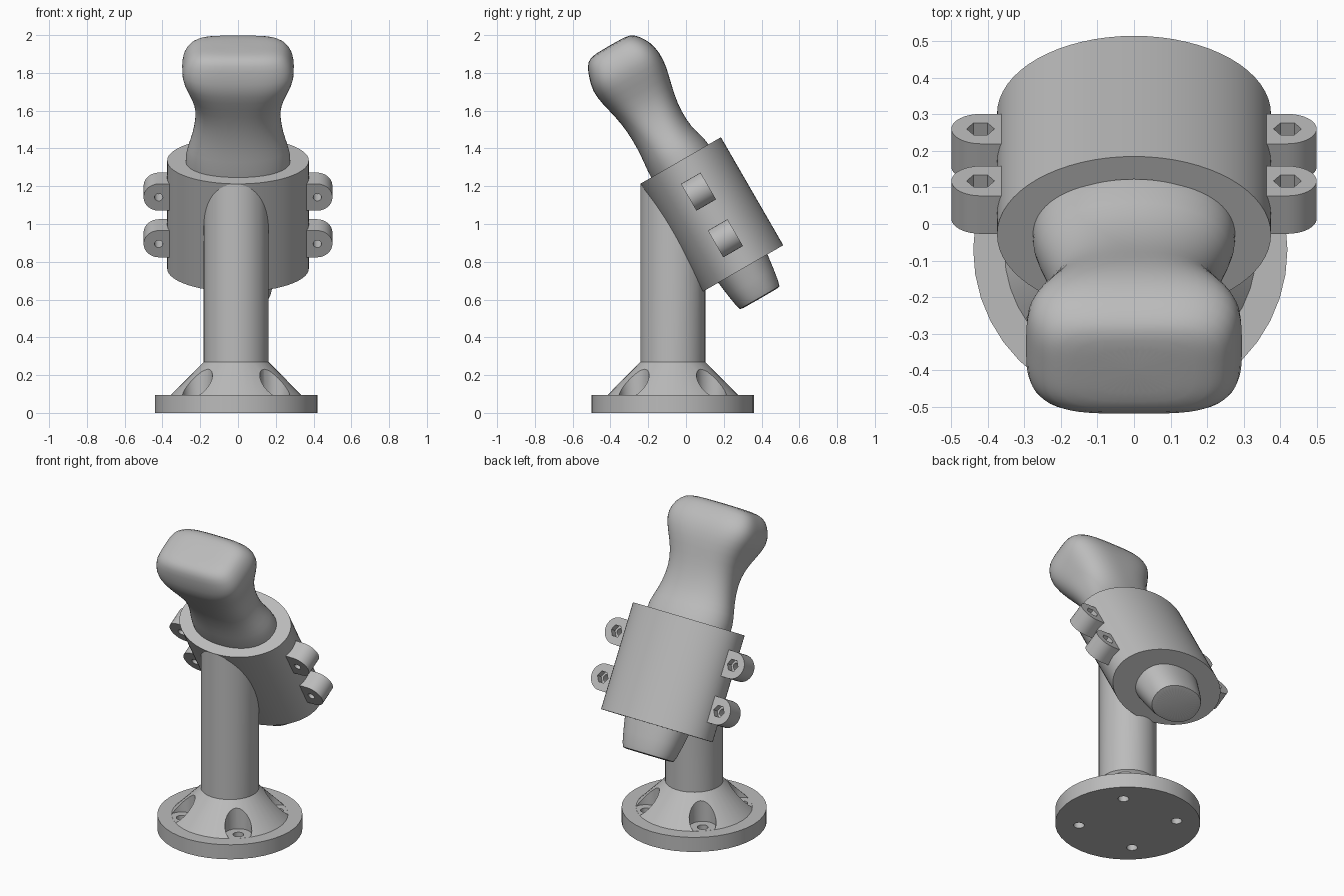
import bpy
import bmesh
from math import cos, sin, pi, radians
from mathutils import Matrix, Vector

if "Cube" in bpy.data.objects:
    bpy.data.objects.remove(bpy.data.objects["Cube"])

grey = bpy.data.materials.new("plain grey")
grey.use_nodes = True
COLOUR = (0.5, 0.5, 0.5, 1)
grey.diffuse_color = COLOUR
grey.node_tree.nodes["Principled BSDF"].inputs["Base Color"].default_value = COLOUR

# Frames: upright stand, and the clamp leaning 30 degrees forward
STAND = Matrix.Translation((-0.01, -0.07, 0))
CLAMP = Matrix.Translation((0, 0.136, 1.05)) @ Matrix.Rotation(radians(30), 4, "X")


def oval(rx, ry, z, yc=0, power=2, count=48):
    """Ring of points on a superellipse."""
    ring = []
    for i in range(count):
        a = 2 * pi * i / count
        c, s = cos(a), sin(a)
        k = (abs(c) ** power + abs(s) ** power) ** (-1 / power)
        ring.append(Vector((rx * c * k, yc + ry * s * k, z)))
    return ring


def skin(name, rings, frame, closed=False):
    """Bridge equal rings into a solid; closed joins the last ring to the first."""
    bm = bmesh.new()
    loops = [[bm.verts.new(p) for p in ring] for ring in rings]
    pairs = list(zip(loops, loops[1:]))
    if closed:
        pairs.append((loops[-1], loops[0]))
    else:
        bm.faces.new(loops[0])
        bm.faces.new(loops[-1])
    n = len(loops[0])
    for a, b in pairs:
        for i in range(n):
            j = (i + 1) % n
            bm.faces.new((a[i], a[j], b[j], b[i]))
    bmesh.ops.recalc_face_normals(bm, faces=bm.faces)
    mesh = bpy.data.meshes.new(name)
    bm.to_mesh(mesh)
    bm.free()
    mesh.materials.append(grey)
    obj = bpy.data.objects.new(name, mesh)
    bpy.context.collection.objects.link(obj)
    obj.matrix_world = frame
    return obj


def activate(obj):
    bpy.ops.object.select_all(action="DESELECT")
    obj.select_set(True)
    bpy.context.view_layer.objects.active = obj


def cut(obj, cutters):
    """Subtract each cutter and discard it."""
    activate(obj)
    for cutter in cutters:
        cutter.hide_render = True
        mod = obj.modifiers.new("cut", "BOOLEAN")
        mod.operation = "DIFFERENCE"
        mod.solver = "EXACT"
        mod.object = cutter
        bpy.ops.object.modifier_apply(modifier=mod.name)
        bpy.data.objects.remove(cutter)


def smooth(obj, angle=35):
    activate(obj)
    bpy.ops.object.shade_smooth_by_angle(angle=radians(angle))


def rod(radius, z0, z1, frame, count=24):
    return skin("cutter", [oval(radius, radius, z, count=count) for z in (z0, z1)], frame)


# Round foot with a conical hub, four screw pockets and through holes
foot = skin("foot_flange", [oval(r, r, z, count=40) for r, z in
            ((0.43, 0), (0.43, 0.095), (0.345, 0.095), (0.172, 0.27))], STAND)
cutters = []
for i in range(4):
    a = pi / 4 + i * pi / 2
    place = STAND @ Matrix.Translation((0.29 * cos(a), 0.29 * sin(a), 0))
    cutters += [rod(0.08, 0.0955, 0.4, place), rod(0.032, -0.1, 0.2, place)]
cut(foot, cutters)
smooth(foot)

# Column, trimmed where it meets the leaning sleeve
column = skin("column", [oval(0.172, 0.172, z) for z in (0.27, 1.21)], STAND)
cut(column, [skin("cutter", [oval(0.35, 0.225, z) for z in (-0.3, 0.7)], CLAMP)])
smooth(column)

# Oval sleeve with a tapered bore
sleeve = skin("sleeve", [
    oval(0.375, 0.247, -0.33, count=64), oval(0.375, 0.247, 0.33, count=64),
    oval(0.275, 0.175, 0.33, count=64), oval(0.195, 0.145, -0.33, count=64)],
    CLAMP, closed=True)
smooth(sleeve)

# Bolt lugs: round hole through, hexagonal nut recess at the back
for side, word in ((1, "left"), (-1, "right")):
    for height, level in ((0.14, "upper"), (-0.145, "lower")):
        outline = [(0.34, -0.082)]
        outline += [(0.418 + 0.082 * cos(a), 0.082 * sin(a))
                    for a in (pi * (i / 16 - 0.5) for i in range(17))]
        outline += [(0.34, 0.082)]
        rings = [[Vector((side * x, v, height + z)) for x, z in outline]
                 for v in (-0.06, 0.06)]
        lug = skin(f"{word}_{level}_lug", rings, CLAMP)
        bore = (CLAMP @ Matrix.Translation((side * 0.42, 0, height))
                @ Matrix.Rotation(-pi / 2, 4, "X"))
        cut(lug, [rod(0.022, -0.2, 0.2, bore), rod(0.038, 0.015, 0.2, bore, 6)])
        smooth(lug)

# Grip: tapered tail, waisted neck and boxy rounded head
# (height, depth offset, half width, half depth, squareness)
sections = (
    (-0.513, 0, 0.165, 0.123, 2.3), (-0.51, 0, 0.166, 0.124, 2.3),
    (-0.33, 0, 0.21, 0.155, 2.3), (0, 0, 0.26, 0.18, 2.2),
    (0.33, 0, 0.288, 0.184, 2.2), (0.42, -0.012, 0.265, 0.16, 2.2),
    (0.5, -0.016, 0.24, 0.15, 2.3), (0.6, -0.015, 0.222, 0.152, 2.5),
    (0.7, -0.012, 0.228, 0.17, 2.8), (0.8, -0.012, 0.27, 0.197, 3.3),
    (0.88, -0.015, 0.3, 0.205, 3.8), (0.95, -0.012, 0.293, 0.188, 4),
    (1.01, -0.02, 0.262, 0.158, 4), (1.04, -0.02, 0.215, 0.125, 4),
    (1.045, -0.02, 0.12, 0.07, 3))
grip = skin("grip", [oval(w, d, z, y, p, 40) for z, y, w, d, p in sections], CLAMP)
activate(grip)
mod = grip.modifiers.new("round", "SUBSURF")
mod.levels = mod.render_levels = 1
bpy.ops.object.modifier_apply(modifier=mod.name)
smooth(grip, 40)
